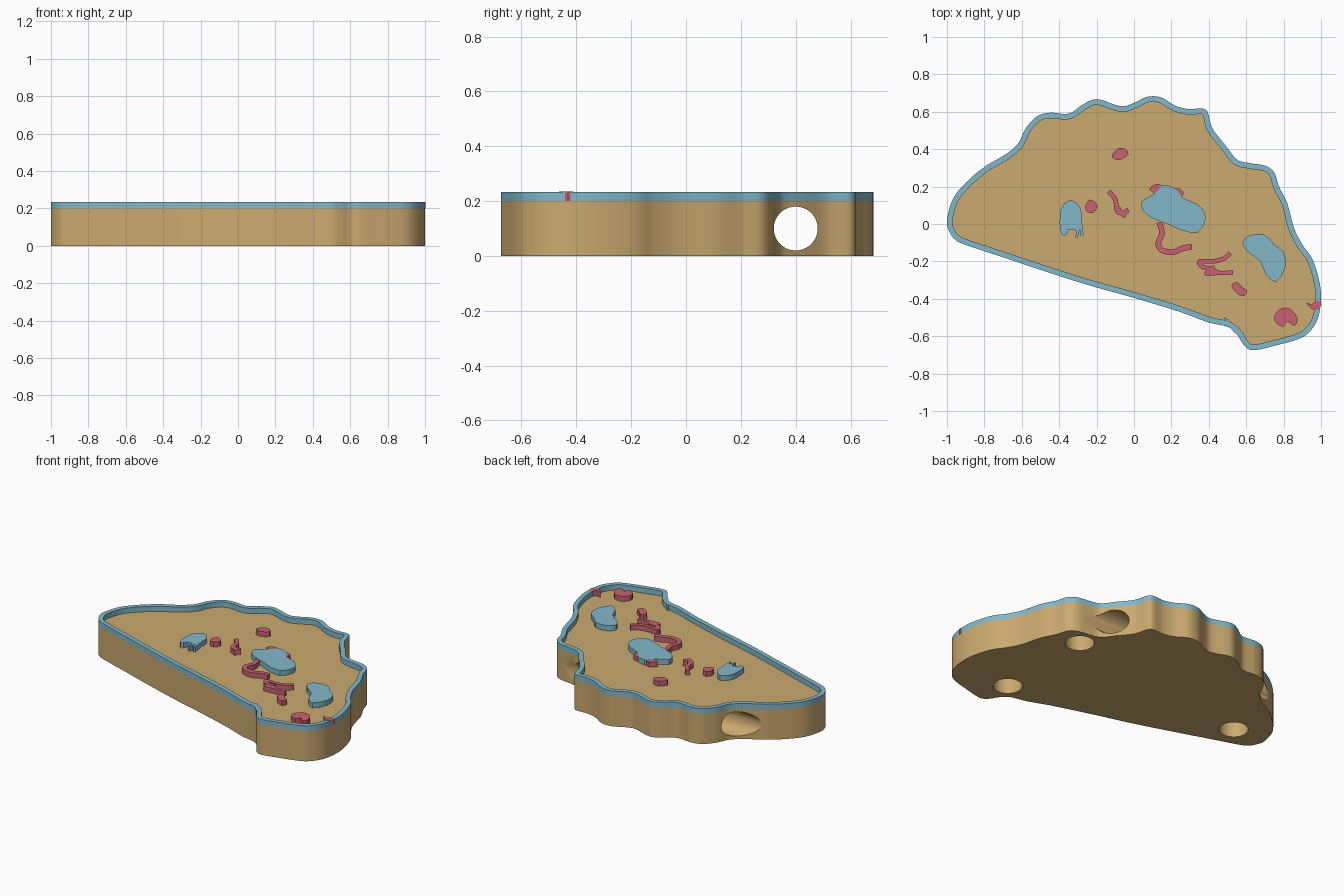
import bpy, bmesh, math
from mathutils import Vector

if "Cube" in bpy.data.objects:
    bpy.data.objects.remove(bpy.data.objects["Cube"])

FLOOR, TOP = 0.2, 0.234


def material(name, rgb):
    m = bpy.data.materials.new(name)
    m.diffuse_color = (*rgb, 1)
    m.use_nodes = True
    m.node_tree.nodes["Principled BSDF"].inputs["Base Color"].default_value = m.diffuse_color
    return m


TAN = material("sand tan", (0.597, 0.402, 0.162))
BLUE = material("water blue", (0.223, 0.479, 0.591))
PINK = material("coral pink", (0.578, 0.120, 0.171))


def spline(pts, steps, closed=True):
    """Catmull-Rom curve through 2D points."""
    pts = [Vector(p) for p in pts]
    n = len(pts)
    get = (lambda i: pts[i % n]) if closed else (lambda i: pts[max(0, min(n - 1, i))])
    out = []
    for i in range(n if closed else n - 1):
        a, b, c, d = (get(i + k) for k in (-1, 0, 1, 2))
        for s in range(steps):
            t = s / steps
            out.append(0.5 * (2 * b + (c - a) * t + (2 * a - 5 * b + 4 * c - d) * t * t
                              + (3 * b - a - 3 * c + d) * t ** 3))
    return out if closed else out + [pts[-1]]


def offset(pts, dist, closed=True):
    """Shift each point to the right of the travel direction."""
    n, out = len(pts), []
    for i, p in enumerate(pts):
        a = pts[i - 1] if closed or i else p
        b = pts[(i + 1) % n] if closed or i < n - 1 else p
        t = (b - a).normalized()
        out.append(p + Vector((t.y, -t.x)) * dist)
    return out


def finish(name, bm, mat):
    bmesh.ops.recalc_face_normals(bm, faces=bm.faces)
    me = bpy.data.meshes.new(name)
    bm.to_mesh(me)
    bm.free()
    me.materials.append(mat)
    ob = bpy.data.objects.new(name, me)
    bpy.context.collection.objects.link(ob)
    return ob


def activate(ob):
    bpy.ops.object.select_all(action='DESELECT')
    ob.select_set(True)
    bpy.context.view_layer.objects.active = ob


def smooth(ob):
    activate(ob)
    bpy.ops.object.shade_smooth_by_angle(angle=math.radians(30))


def prism(name, pts, z0, z1, mat):
    bm = bmesh.new()
    lo = [bm.verts.new((p[0], p[1], z0)) for p in pts]
    hi = [bm.verts.new((p[0], p[1], z1)) for p in pts]
    bm.faces.new(lo[::-1])
    bm.faces.new(hi)
    for i in range(len(pts)):
        j = (i + 1) % len(pts)
        bm.faces.new((lo[i], lo[j], hi[j], hi[i]))
    return finish(name, bm, mat)


def ribbon(name, path, width, z1):
    line = spline(path, 5, False)
    sides = offset(line, width / 2, False) + offset(line, -width / 2, False)[::-1]
    smooth(prism(name, sides, FLOOR, z1, PINK))


def drill(ob, r, depth, loc, rot=(0, 0, 0)):
    bpy.ops.mesh.primitive_cylinder_add(vertices=64, radius=r, depth=depth,
                                        location=loc, rotation=rot)
    cut = bpy.context.object
    cut.data.materials.append(TAN)
    cut.hide_render = True
    mod = ob.modifiers.new("hole", 'BOOLEAN')
    mod.operation, mod.solver, mod.object = 'DIFFERENCE', 'EXACT', cut
    activate(ob)
    bpy.ops.object.modifier_apply(modifier=mod.name)
    bpy.data.objects.remove(cut)


# Wavy outline, clockwise from the left tip
outline = spline([
    (-1, .02), (-.97, .13), (-.90, .22), (-.80, .305), (-.69, .37), (-.62, .43),
    (-.58, .51), (-.52, .575), (-.45, .595), (-.35, .59), (-.28, .635), (-.22, .665),
    (-.17, .662), (-.10, .637), (-.05, .63), (.005, .65), (.06, .677), (.11, .683),
    (.155, .672), (.22, .633), (.29, .615), (.365, .617), (.395, .595), (.42, .51),
    (.49, .42), (.55, .345), (.62, .325), (.70, .312), (.75, .275), (.775, .2),
    (.82, .11), (.855, -.02), (.90, -.11), (.95, -.18), (.985, -.28), (1, -.385),
    (.985, -.5), (.94, -.575), (.88, -.615), (.755, -.65), (.64, -.675), (.59, -.65),
    (.55, -.59), (.50, -.55), (.395, -.525), (.245, -.47), (0, -.395), (-.25, -.325),
    (-.5, -.245), (-.70, -.178), (-.905, -.11), (-.96, -.08), (-.99, -.035)], 5)

# Base slab with a sideways tunnel and three blind holes underneath
base = prism("base", outline, 0, FLOOR, TAN)
drill(base, 0.08, 3, (0, 0.4, 0.1), (0, math.pi / 2, 0))
for x, y in [(.60, .21), (.60, -.46), (-.77, .01)]:
    drill(base, 0.087, 0.3, (x, y, 0))
smooth(base)

# Raised rim
bm = bmesh.new()
inner = offset(outline, 0.03)
rings = [[bm.verts.new((p.x, p.y, z)) for p in pts] for pts, z in
         [(outline, FLOOR), (outline, TOP), (inner, TOP), (inner, FLOOR)]]
for k in range(4):
    a, b = rings[k], rings[(k + 1) % 4]
    for i in range(len(a)):
        j = (i + 1) % len(a)
        bm.faces.new((a[i], a[j], b[j], b[i]))
smooth(finish("rim", bm, BLUE))
prism("rim_spur", [(.48, -.50), (.505, -.512), (.535, -.56), (.545, -.59), (.51, -.55)],
      FLOOR, TOP, BLUE)

# Blue islands
islands = {
    "island_middle": [(.04, .12), (.09, .15), (.13, .18), (.155, .21), (.22, .19), (.26, .14),
                      (.33, .11), (.375, .065), (.38, .015), (.34, -.045), (.26, -.035),
                      (.18, 0), (.10, .03), (.05, .07)],
    "island_right": [(.58, -.10), (.62, -.06), (.70, -.058), (.75, -.11), (.80, -.15),
                     (.81, -.23), (.76, -.31), (.705, -.27), (.675, -.20), (.61, -.15)],
    "island_left": [(-.395, .07), (-.34, .13), (-.285, .085), (-.28, .02), (-.27, -.06),
                    (-.285, -.06), (-.29, -.03), (-.30, -.07), (-.315, -.07),
                    (-.31, -.035), (-.35, -.03), (-.36, -.055), (-.39, -.05)]}
for name, pts in islands.items():
    smooth(prism(name, spline(pts, 2), FLOOR, TOP, BLUE))

# Pink patches
patches = {
    "patch_back": [(-.12, .365), (-.085, .405), (-.045, .40), (-.03, .37), (-.07, .345),
                   (-.10, .345)],
    "patch_left": [(-.26, .095), (-.24, .13), (-.21, .12), (-.195, .09), (-.22, .06),
                   (-.25, .065)],
    "patch_middle_a": [(.08, .185), (.12, .215), (.15, .2), (.13, .16)],
    "patch_middle_b": [(.20, .185), (.24, .19), (.265, .165), (.24, .14)],
    "patch_front": [(.52, -.33), (.55, -.31), (.58, -.34), (.605, -.355), (.59, -.385),
                    (.555, -.375)],
    "patch_right": [(.75, -.49), (.79, -.45), (.84, -.455), (.875, -.51), (.855, -.545),
                    (.82, -.52), (.80, -.55), (.76, -.53)],
    "patch_edge": [(.92, -.42), (.95, -.43), (.975, -.41), (1.0, -.422), (.997, -.44),
                   (.97, -.463), (.94, -.445)]}
for name, pts in patches.items():
    z = TOP + 0.001 if name == "patch_edge" else TOP - 0.001
    smooth(prism(name, spline(pts, 2), FLOOR, z, PINK))

# Pink squiggles
ribbon("squiggle_small", [(-.135, .175), (-.10, .13), (-.09, .07), (-.06, .06), (-.03, .075)],
       .025, TOP - .001)
ribbon("squiggle_small_branch", [(-.085, .09), (-.07, .06), (-.045, .04)], .022, TOP - .002)
ribbon("squiggle_middle", [(.135, .01), (.15, -.05), (.13, -.10), (.15, -.14), (.21, -.15),
                           (.26, -.13), (.31, -.122)], .03, TOP - .001)
ribbon("squiggle_right_top", [(.515, -.155), (.48, -.185), (.42, -.20), (.35, -.20),
                              (.37, -.232), (.43, -.235)], .024, TOP - .001)
ribbon("squiggle_right_bottom", [(.43, -.235), (.385, -.265), (.45, -.262), (.53, -.26)],
       .022, TOP - .002)
